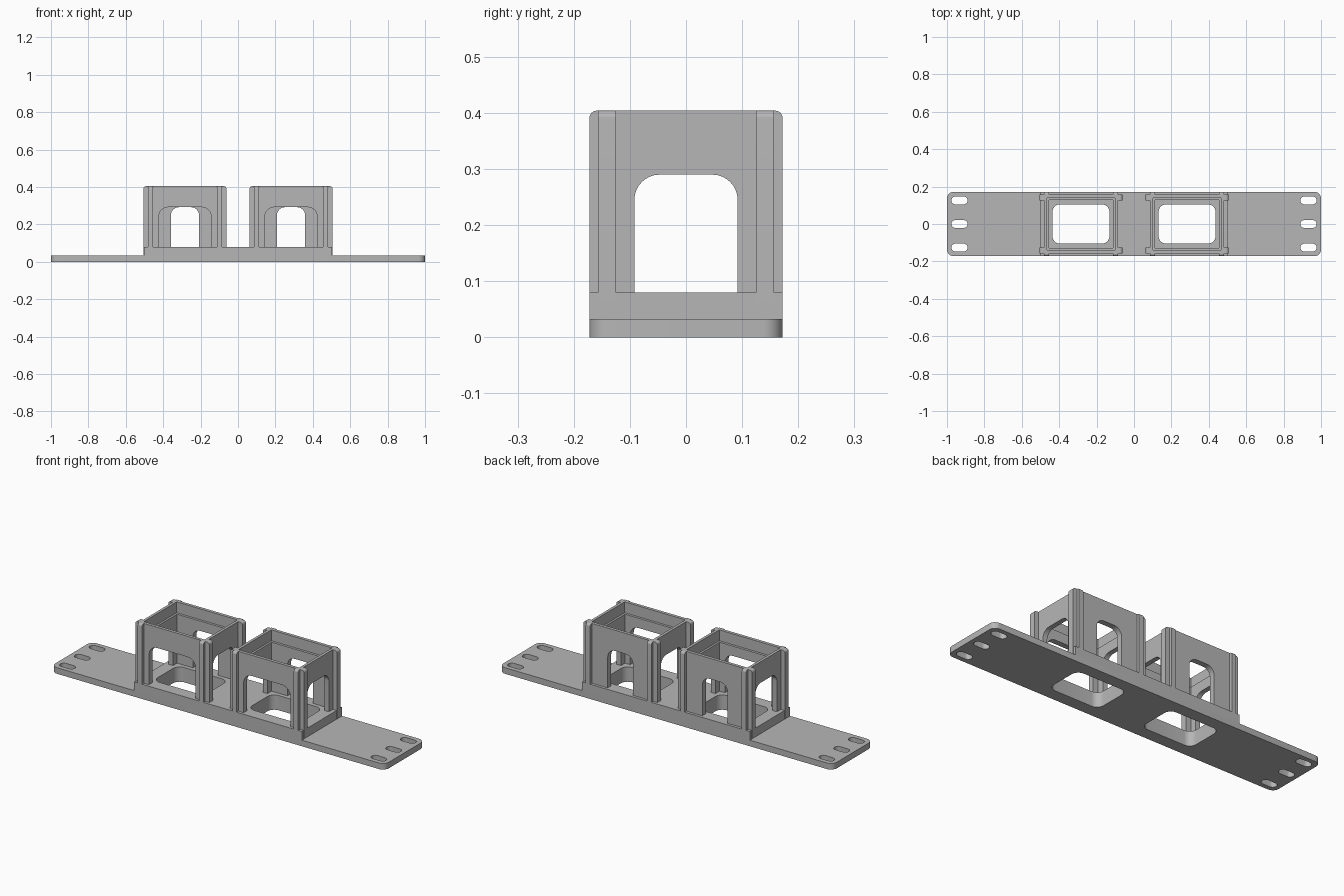
import bpy, math
from mathutils import Vector

if "Cube" in bpy.data.objects:
    bpy.data.objects.remove(bpy.data.objects["Cube"], do_unlink=True)

grey = bpy.data.materials.new("plain grey")
grey.use_nodes = True
grey.diffuse_color = (0.47, 0.47, 0.47, 1)
grey.node_tree.nodes["Principled BSDF"].inputs["Base Color"].default_value = (0.47, 0.47, 0.47, 1)


def prism(name, outline, axis, lo, hi):
    """Extrude a 2D outline along an axis; the outline uses the other two axes in order."""
    def place(p, d):
        v = list(p)
        v.insert("xyz".index(axis), d)
        return Vector(v)
    n = len(outline)
    verts = [place(p, lo) for p in outline] + [place(p, hi) for p in outline]
    faces = [list(range(n))[::-1], [n + i for i in range(n)]]
    faces += [[i, (i + 1) % n, n + (i + 1) % n, n + i] for i in range(n)]
    if axis == "y":
        faces = [f[::-1] for f in faces]
    mesh = bpy.data.meshes.new(name)
    mesh.from_pydata(verts, [], faces)
    mesh.materials.append(grey)
    ob = bpy.data.objects.new(name, mesh)
    bpy.context.collection.objects.link(ob)
    return ob


def rounded(u0, u1, v0, v1, radii, steps=8):
    """Rectangle outline; radii run from the lower left corner, counterclockwise."""
    corners = [(u0, v0, 1, 1), (u1, v0, -1, 1), (u1, v1, -1, -1), (u0, v1, 1, -1)]
    pts = []
    for k, ((u, v, su, sv), r) in enumerate(zip(corners, radii)):
        if r == 0:
            pts.append((u, v))
            continue
        for i in range(steps + 1):
            a = math.pi * (1 + k / 2 + i / steps / 2)
            pts.append((u + su * r + r * math.cos(a), v + sv * r + r * math.sin(a)))
    return pts


def cut(ob, cutters):
    bpy.context.view_layer.objects.active = ob
    for c in cutters:
        c.hide_render = True
        m = ob.modifiers.new("cut", "BOOLEAN")
        m.operation = "DIFFERENCE"
        m.solver = "EXACT"
        m.object = c
        bpy.ops.object.modifier_apply(modifier=m.name)
        bpy.data.objects.remove(c, do_unlink=True)


SHARP = [0] * 4
CENTRE = 0.2835
FLOOR, TOP = 0.08, 0.404


def floor_holes():
    return [prism("cutter", rounded(s * CENTRE - 0.152, s * CENTRE + 0.152, -0.105, 0.105, [0.04] * 4),
                  "z", -0.1, 0.2) for s in (-1, 1)]


# Mounting plate with three slots at each end
plate = prism("mounting_plate", rounded(-1, 1, -0.172, 0.172, [0.035] * 4), "z", 0, 0.033)
slots = [prism("cutter", rounded(s * 0.933 - 0.043, s * 0.933 + 0.043, y - 0.021, y + 0.021, [0.0209] * 4),
               "z", -0.1, 0.1) for s in (-1, 1) for y in (-0.126, 0, 0.126)]
cut(plate, slots + floor_holes())

# Raised base under the two cages
base = prism("raised_base", rounded(-0.503, 0.503, -0.172, 0.172, SHARP), "z", 0.033, FLOOR)
cut(base, floor_holes())

parts = [plate, base]
for side, s in (("right", -1), ("left", 1)):
    c = s * CENTRE

    # Cage walls with a stepped rim and arched openings
    cage = prism(side + "_cage", rounded(c - 0.197, c + 0.197, -0.157, 0.157, SHARP), "z", FLOOR, TOP)
    cut(cage, [
        prism("cutter", rounded(c - 0.171, c + 0.171, -0.127, 0.127, SHARP), "z", 0, 0.6),
        prism("cutter", rounded(c - 0.182, c + 0.182, -0.14, 0.14, SHARP), "z", 0.345, 0.6),
        prism("cutter", rounded(c - 0.14, c + 0.14, 0.02, 0.292, [0, 0, 0.05, 0.05]), "y", -0.3, 0),
        prism("cutter", rounded(c - 0.076, c + 0.076, 0.02, 0.292, [0, 0, 0.045, 0.045]), "y", 0, 0.3),
        prism("cutter", rounded(-0.092, 0.092, 0.02, 0.29, [0, 0, 0.045, 0.045]), "x", c - 0.3, c + 0.3),
    ])
    parts.append(cage)

    # Corner ribs on all four faces, rounded at the outer top edge
    for dx, xname in ((-1, "right"), (1, "left")):
        for dy, yname in ((-1, "front"), (1, "back")):
            tag = f"{side}_cage_{yname}_{xname}"
            r = [0, 0, 0.013, 0] if dy > 0 else [0, 0, 0, 0.013]
            y = sorted((dy * 0.15, dy * 0.172))
            x = sorted((c + dx * 0.171, c + dx * 0.197))
            parts.append(prism(tag + "_rib", rounded(*y, FLOOR, TOP, r), "x", *x))

            r = [0, 0, 0.013, 0] if dx > 0 else [0, 0, 0, 0.013]
            x = sorted((c + dx * 0.19, c + dx * 0.2215))
            y = sorted((dy * 0.125, dy * 0.157))
            parts.append(prism(tag + "_side_rib", rounded(*x, 0.037, TOP, r), "y", *y))

# Smooth the rounded corners, keep edges sharp
bpy.ops.object.select_all(action="DESELECT")
for ob in parts:
    ob.select_set(True)
bpy.context.view_layer.objects.active = plate
bpy.ops.object.shade_smooth_by_angle(angle=math.radians(30))
